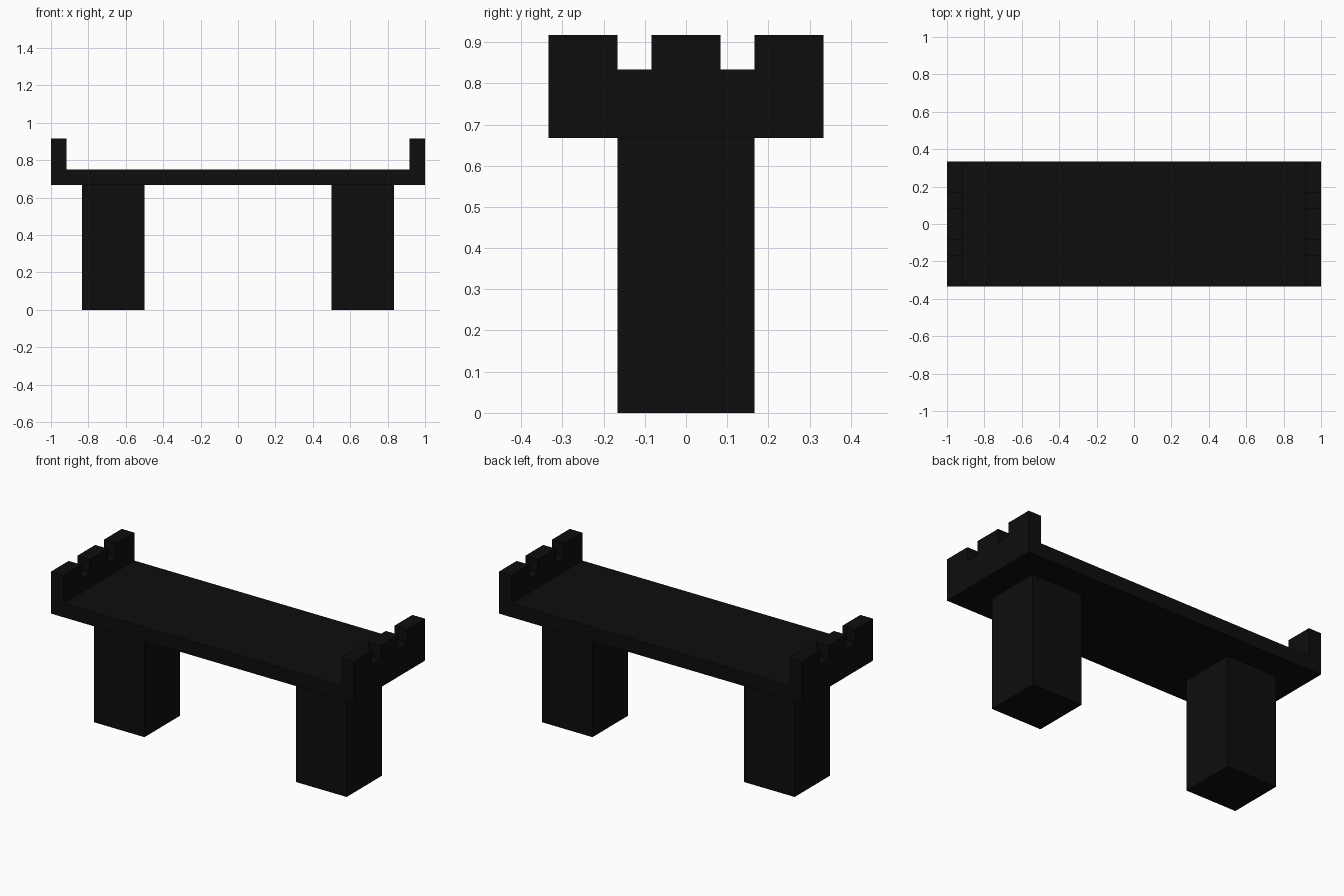
import bpy
import bmesh

cube = bpy.data.objects.get("Cube")
if cube:
    bpy.data.objects.remove(cube, do_unlink=True)

U = 1 / 12  # one block unit; the whole model sits on this grid

black = bpy.data.materials.new("black stone")
black.use_nodes = True
COLOUR = (0.004, 0.004, 0.004, 1)
black.diffuse_color = COLOUR
black.node_tree.nodes["Principled BSDF"].inputs["Base Color"].default_value = COLOUR


def extrude_profile(name, profile, x0, x1):
    """Extrude a (y, z) outline from x0 to x1, all in block units."""
    bm = bmesh.new()
    face = bm.faces.new([bm.verts.new((x0 * U, y * U, z * U)) for y, z in profile])
    side = bmesh.ops.extrude_face_region(bm, geom=[face])["geom"]
    moved = [v for v in side if isinstance(v, bmesh.types.BMVert)]
    bmesh.ops.translate(bm, verts=moved, vec=((x1 - x0) * U, 0, 0))
    bmesh.ops.recalc_face_normals(bm, faces=bm.faces)
    mesh = bpy.data.meshes.new(name)
    bm.to_mesh(mesh)
    bm.free()
    mesh.materials.append(black)
    obj = bpy.data.objects.new(name, mesh)
    bpy.context.collection.objects.link(obj)
    return obj


def rectangle(half_width, z0, z1):
    return [(-half_width, z0), (half_width, z0), (half_width, z1), (-half_width, z1)]


# Flat deck
extrude_profile("deck", rectangle(4, 8, 9), -12, 12)

# Crenellated outline: three merlons with two notches between them
battlement = [(-4, 9), (4, 9), (4, 11), (2, 11), (2, 10), (1, 10), (1, 11),
              (-1, 11), (-1, 10), (-2, 10), (-2, 11), (-4, 11)]

# A square leg and an end wall on each side
for side, s in (("left", 1), ("right", -1)):
    extrude_profile(side + "_leg", rectangle(2, 0, 8), s * 6, s * 10)
    extrude_profile(side + "_battlement", battlement, s * 11, s * 12)
